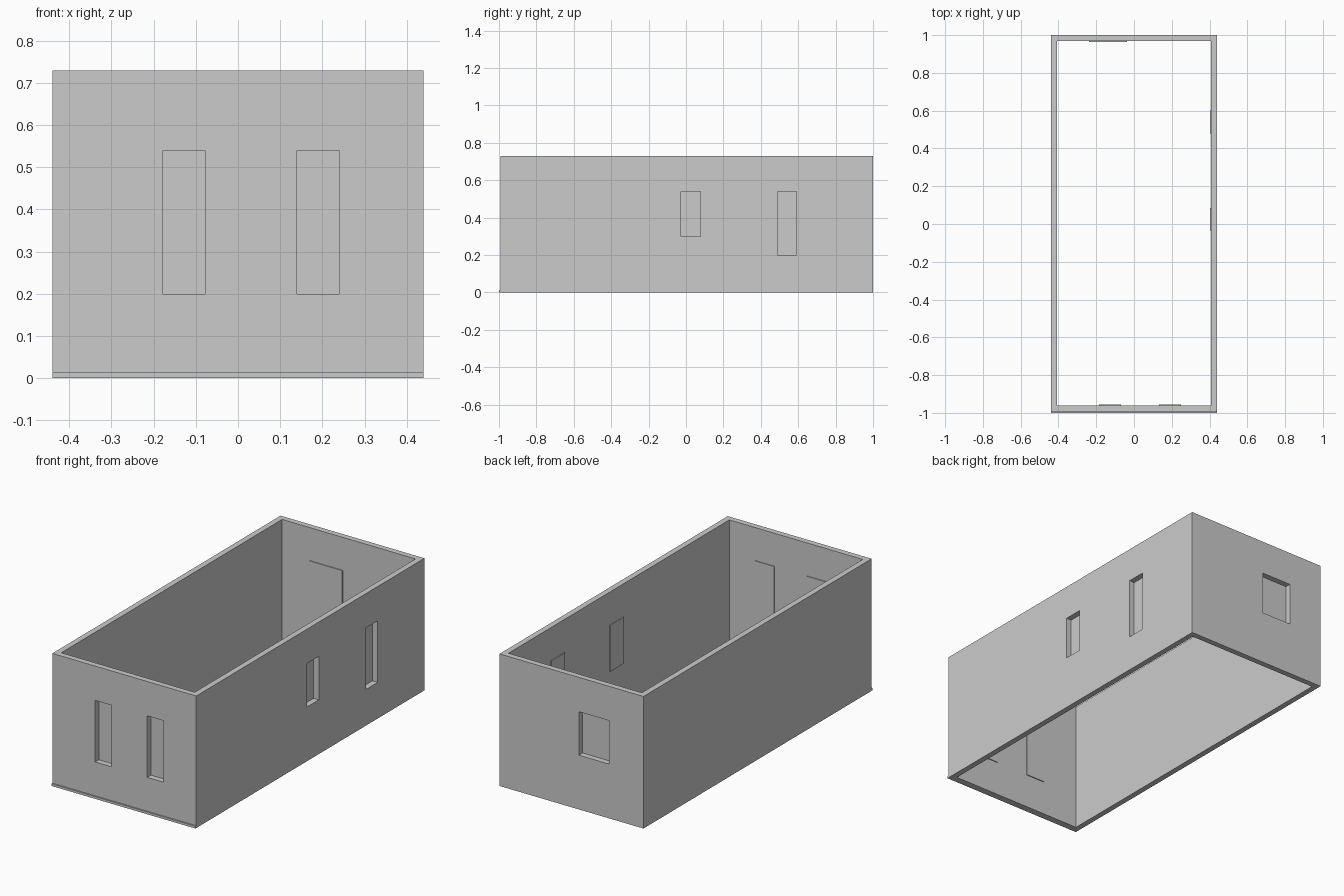
import bpy, bmesh

if "Cube" in bpy.data.objects:
    bpy.data.objects.remove(bpy.data.objects["Cube"], do_unlink=True)

grey = bpy.data.materials.new("wall_grey")
grey.use_nodes = True
grey.diffuse_color = (0.6, 0.6, 0.6, 1)
grey.node_tree.nodes["Principled BSDF"].inputs["Base Color"].default_value = (0.6, 0.6, 0.6, 1)

HALF_W, HEIGHT, WALL = 0.44, 0.73, 0.032
FRONT, BACK = -0.993, 1.0
PANE, LAP = 0.005, 0.008


def box(name, x, y, z):
    """Axis-aligned box from three (low, high) ranges."""
    bm = bmesh.new()
    bmesh.ops.create_cube(bm, size=1)
    for v in bm.verts:
        v.co = [r[0] if c < 0 else r[1] for c, r in zip(v.co, (x, y, z))]
    mesh = bpy.data.meshes.new(name)
    bm.to_mesh(mesh)
    bm.free()
    mesh.materials.append(grey)
    obj = bpy.data.objects.new(name, mesh)
    bpy.context.collection.objects.link(obj)
    return obj


def cut(target, cutter):
    """Subtract the cutter and remove it."""
    mod = target.modifiers.new("cut", "BOOLEAN")
    mod.operation, mod.solver, mod.object = "DIFFERENCE", "EXACT", cutter
    bpy.context.view_layer.objects.active = target
    bpy.ops.object.modifier_apply(modifier=mod.name)
    bpy.data.objects.remove(cutter, do_unlink=True)


# Open rectangular shell without floor or roof
walls = box("walls", (-HALF_W, HALF_W), (FRONT, BACK), (0, HEIGHT))
cut(walls, box("hollow", (WALL - HALF_W, HALF_W - WALL),
               (FRONT + WALL, BACK - WALL), (-0.1, HEIGHT + 0.1)))

# Thin ledge along the foot of the front wall
box("front_ledge", (-HALF_W, HALF_W), (-1, FRONT), (0, 0.013))

# Window openings: name, side, range along the wall, range in height
windows = [
    ("front_right_window", "front", (-0.178, -0.078), (0.2, 0.54)),
    ("front_left_window", "front", (0.14, 0.24), (0.2, 0.54)),
    ("back_window", "back", (-0.23, -0.045), (0.3, 0.54)),
    ("side_short_window", "side", (-0.027, 0.077), (0.3, 0.54)),
    ("side_tall_window", "side", (0.488, 0.592), (0.2, 0.54)),
]
# Inner wall plane and inward direction of each side
planes = {"front": (FRONT + WALL, 1), "back": (BACK - WALL, -1), "side": (HALF_W - WALL, -1)}

for name, side, along, height in windows:
    plane, inward = planes[side]

    def wall_box(label, depth, grow):
        a = (along[0] - grow, along[1] + grow)
        z = (height[0] - grow, height[1] + grow)
        d = tuple(sorted(depth))
        return box(label, d, a, z) if side == "side" else box(label, a, d, z)

    cut(walls, wall_box("opening", (plane - 0.1 * inward, plane + 0.1 * inward), 0))
    # Pane closing the opening on the inner face
    wall_box(name + "_pane", (plane, plane + PANE * inward), LAP)
